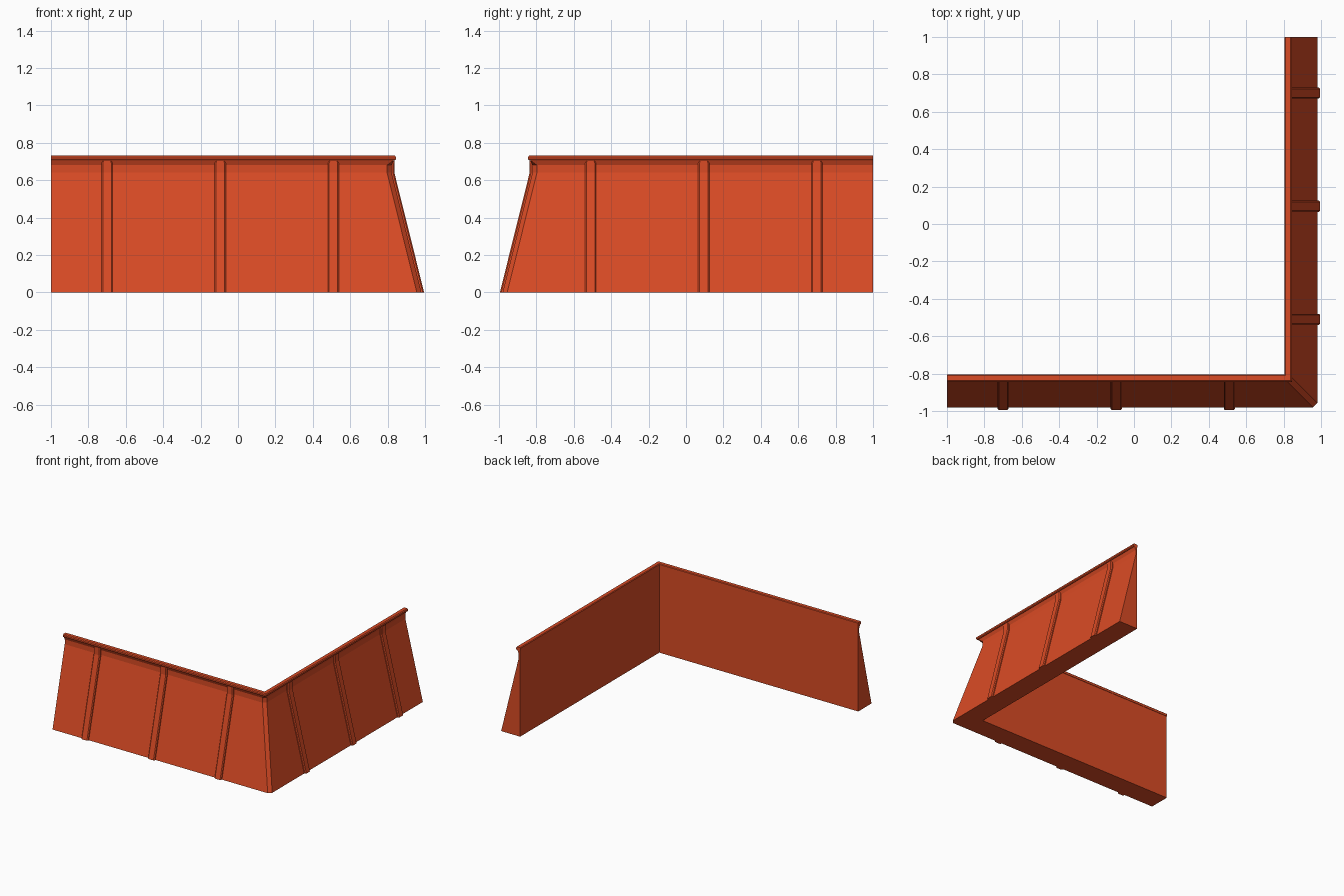
import bpy, bmesh

cube = bpy.data.objects.get("Cube")
if cube:
    bpy.data.objects.remove(cube, do_unlink=True)

INNER = 0.808            # distance of the inner faces from the centre
CUT = 0.024              # width of the chamfer on the outer corner
RIBS = (-0.7, -0.095, 0.51)

paint = bpy.data.materials.new("orange red paint")
colour = (0.70, 0.070, 0.018, 1)
paint.diffuse_color = colour
paint.use_nodes = True
shader = paint.node_tree.nodes["Principled BSDF"]
shader.inputs["Base Color"].default_value = colour
shader.inputs["Roughness"].default_value = 0.7


def place(wing, along, depth, z):
    """Point on the front or the side wing, depth measured outward."""
    out = INNER + depth
    return (along, -out, z) if wing == "front" else (out, -along, z)


def loft(name, rings):
    """Join closed rings of points into a capped solid."""
    bm = bmesh.new()
    rows = [[bm.verts.new(p) for p in ring] for ring in rings]
    n = len(rows[0])
    for a, b in zip(rows, rows[1:]):
        for i in range(n):
            j = (i + 1) % n
            bm.faces.new((a[i], a[j], b[j], b[i]))
    bm.faces.new(rows[0])
    bm.faces.new(rows[-1][::-1])
    bmesh.ops.remove_doubles(bm, verts=bm.verts, dist=0.0001)
    bmesh.ops.recalc_face_normals(bm, faces=bm.faces)
    mesh = bpy.data.meshes.new(name)
    bm.to_mesh(mesh)
    bm.free()
    mesh.materials.append(paint)
    obj = bpy.data.objects.new(name, mesh)
    bpy.context.collection.objects.link(obj)
    return obj


# Battered wall: (depth, height, corner chamfer)
wall = [(0, 0, 0), (0.172, 0, CUT), (0.013, 0.64, CUT), (0.013, 0.68, CUT),
        (0.026, 0.708, 0), (0, 0.708, 0)]
# Coping rail on top of the wall
rail = [(-0.003, 0.708, 0), (0.031, 0.706, 0), (0.036, 0.712, 0),
        (0.036, 0.724, 0), (0.03, 0.731, 0), (0.002, 0.731, 0),
        (-0.003, 0.726, 0)]


def sweep_corner(name, profile):
    """Run a profile along the front wing, round the corner, along the side."""
    rings = [[place("front", -1, d, z) for d, z, c in profile]]
    for wing in ("front", "side"):
        rings.append([place(wing, INNER + d - c, d, z) for d, z, c in profile])
    rings.append([place("side", -1, d, z) for d, z, c in profile])
    return loft(name, rings)


sweep_corner("wall", wall)
sweep_corner("top_rail", rail)

# Ribs follow the slope of the wall: (offset along, offset outward)
section = [(-0.03, -0.01), (-0.03, 0.008), (-0.023, 0.015),
           (0.023, 0.015), (0.03, 0.008), (0.03, -0.01)]
path = [(0.172, 0, 1), (0.013, 0.64, 1), (0.013, 0.69, 1), (0.013, 0.703, 0.8)]
for wing in ("front", "side"):
    for number, centre in enumerate(RIBS, 1):
        loft(f"{wing}_rib_{number}",
             [[place(wing, centre + s * k, d + o, z) for s, o in section]
              for d, z, k in path])
